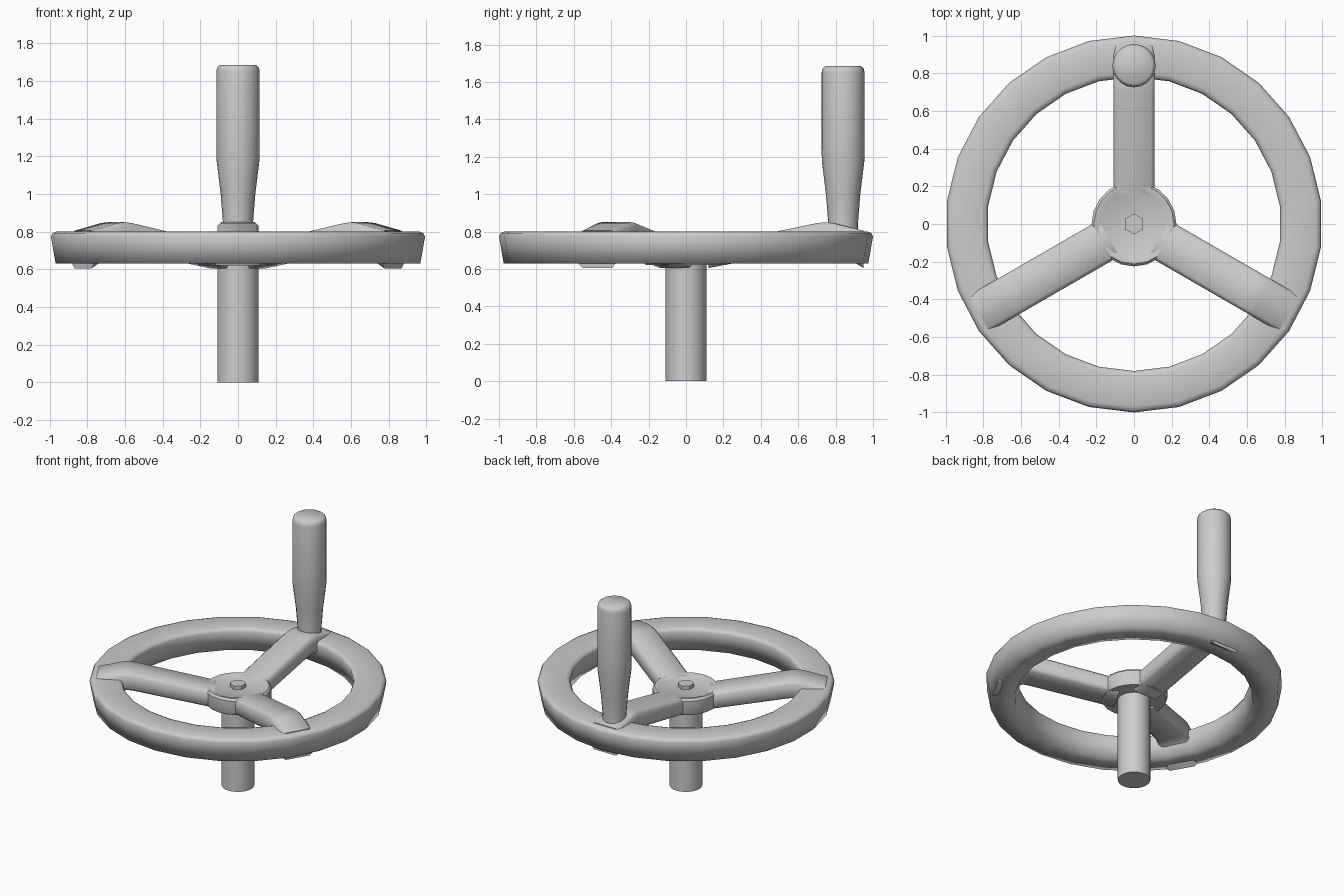
import bpy, bmesh
from math import sin, cos, pi, radians
from mathutils import Matrix

if "Cube" in bpy.data.objects:
    bpy.data.objects.remove(bpy.data.objects["Cube"])


def make_object(name, bm, angle):
    bmesh.ops.recalc_face_normals(bm, faces=bm.faces[:])
    mesh = bpy.data.meshes.new(name)
    bm.to_mesh(mesh)
    bm.free()
    ob = bpy.data.objects.new(name, mesh)
    bpy.context.collection.objects.link(ob)
    bpy.ops.object.select_all(action='DESELECT')
    ob.select_set(True)
    bpy.context.view_layer.objects.active = ob
    bpy.ops.object.shade_smooth_by_angle(angle=radians(angle))
    return ob


def lathe(name, profile, sides, closed=False, angle=40):
    """Revolve (radius, z) points about z; open profiles get end caps."""
    bm = bmesh.new()
    rings = []
    for r, z in profile:
        rings.append([bm.verts.new((r * sin(2 * pi * i / sides), r * cos(2 * pi * i / sides), z))
                      for i in range(sides)])
    pairs = list(zip(rings, rings[1:]))
    if closed:
        pairs.append((rings[-1], rings[0]))
    else:
        bm.faces.new(rings[0])
        bm.faces.new(rings[-1])
    for a, b in pairs:
        for i in range(sides):
            j = (i + 1) % sides
            bm.faces.new((a[i], a[j], b[j], b[i]))
    return make_object(name, bm, angle)


def spoke(name, turn):
    """Bent bar along +y with chamfered long edges, turned about z."""
    # stations: radius, bottom z, top z
    stations = [(0.12, 0.605, 0.725), (0.70, 0.715, 0.845), (0.745, 0.72, 0.85),
                (0.79, 0.70, 0.845), (0.95, 0.605, 0.805)]
    w, c = 0.11, 0.02
    bm = bmesh.new()
    rings = []
    for y, lo, hi in stations:
        section = [(-w + c, lo), (w - c, lo), (w, lo + c), (w, hi - c),
                   (w - c, hi), (-w + c, hi), (-w, hi - c), (-w, lo + c)]
        rings.append([bm.verts.new((x, y, z)) for x, z in section])
    for a, b in zip(rings, rings[1:]):
        for i in range(8):
            j = (i + 1) % 8
            bm.faces.new((a[i], a[j], b[j], b[i]))
    bm.faces.new(rings[0])
    bm.faces.new(rings[-1])
    bmesh.ops.rotate(bm, verts=bm.verts[:], matrix=Matrix.Rotation(turn, 3, 'Z'))
    return make_object(name, bm, 50)


# Wheel rim
lathe("wheel_rim", [(0.97, 0.80), (0.99, 0.792), (1.0, 0.775), (0.975, 0.63),
                    (0.805, 0.63), (0.78, 0.775), (0.79, 0.792), (0.81, 0.80)],
      26, closed=True, angle=100)

# Three spokes
for k in range(3):
    spoke(f"spoke_{k + 1}", k * 2 * pi / 3)

# Hub with dished top, hex bolt and shaft
lathe("hub", [(0.215, 0.62), (0.225, 0.64), (0.225, 0.725), (0.212, 0.74),
              (0.195, 0.74), (0.18, 0.732)], 20)
lathe("hub_bolt", [(0.055, 0.70), (0.055, 0.758)], 6, angle=20)
lathe("shaft", [(0.11, 0.0), (0.11, 0.66)], 20)

# Crank handle
handle = lathe("crank_handle", [(0.08, 0.78), (0.08, 0.85), (0.092, 1.0), (0.114, 1.18),
                                (0.115, 1.30), (0.115, 1.65), (0.11, 1.672), (0.095, 1.685)], 20, angle=60)
handle.location.y = 0.84
